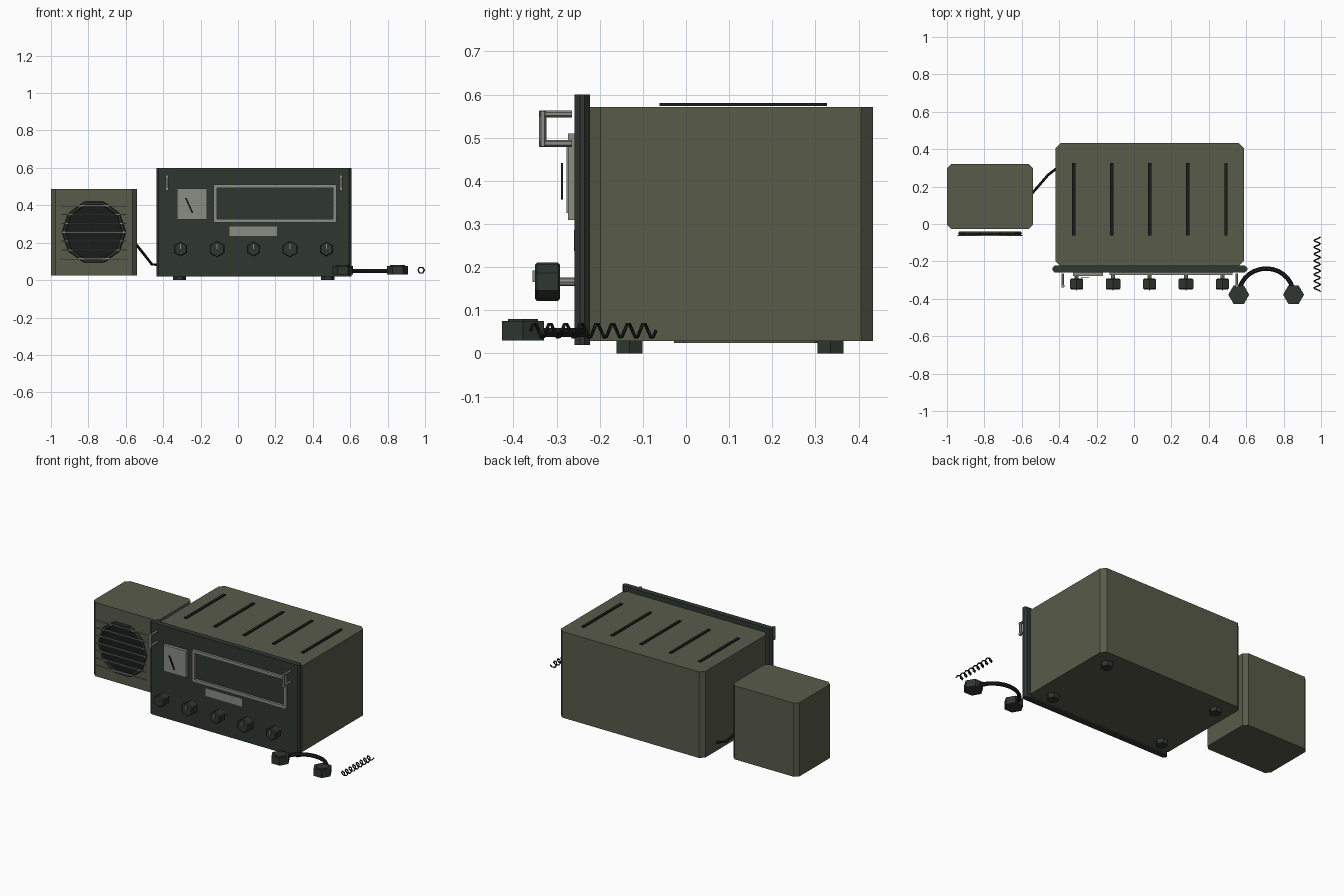
import bpy, bmesh, math
from mathutils import Vector, Matrix

if "Cube" in bpy.data.objects:
    bpy.data.objects.remove(bpy.data.objects["Cube"])


def mat(name, c):
    m = bpy.data.materials.new(name)
    m.diffuse_color = (*c, 1)
    m.use_nodes = True
    m.node_tree.nodes["Principled BSDF"].inputs["Base Color"].default_value = m.diffuse_color
    return m


OLIVE = mat("olive paint", (0.098, 0.104, 0.068))
PANEL = mat("dark green panel", (0.028, 0.038, 0.030))
METAL = mat("pale metal", (0.25, 0.27, 0.23))
BLACK = mat("black rubber", (0.010, 0.012, 0.011))


def finish(name, bm, material):
    bmesh.ops.recalc_face_normals(bm, faces=bm.faces)
    me = bpy.data.meshes.new(name)
    bm.to_mesh(me)
    bm.free()
    me.materials.append(material)
    ob = bpy.data.objects.new(name, me)
    bpy.context.collection.objects.link(ob)
    return ob


def box(name, x, y, z, material, chamfer=0.0, tilt=0.0):
    """Box from (min, max) ranges; chamfer cuts the vertical edges, tilt turns it about y."""
    size = [r[1] - r[0] for r in (x, y, z)]
    mid = [(r[1] + r[0]) / 2 for r in (x, y, z)]
    bm = bmesh.new()
    bmesh.ops.create_cube(bm, size=1, matrix=Matrix.Diagonal((*size, 1)))
    if chamfer:
        edges = [e for e in bm.edges if abs((e.verts[0].co - e.verts[1].co).z) > 1e-4]
        bmesh.ops.bevel(bm, geom=edges, offset=chamfer, segments=1, affect='EDGES')
    bm.transform(Matrix.Translation(mid) @ Matrix.Rotation(tilt, 4, 'Y'))
    return finish(name, bm, material)


def prism(name, a, b, r, sides, material, spin=0.0, chamfer=0.0):
    """Regular prism between points a and b, optionally chamfered at both rims."""
    a, b = Vector(a), Vector(b)
    d = b - a
    bm = bmesh.new()
    bmesh.ops.create_cone(bm, cap_ends=True, segments=sides, radius1=r, radius2=r, depth=d.length,
                          matrix=Matrix.Rotation(spin, 4, 'Z'))
    if chamfer:
        rims = [e for e in bm.edges if abs((e.verts[0].co - e.verts[1].co).z) < 1e-4]
        bmesh.ops.bevel(bm, geom=rims, offset=chamfer, segments=1, affect='EDGES')
    if abs(d.y) > 0.99 * d.length:
        rot = Matrix.Rotation(math.pi / 2, 4, 'X')
    else:
        rot = d.to_track_quat('Z', 'Y').to_matrix().to_4x4()
    bm.transform(Matrix.Translation((a + b) / 2) @ rot)
    return finish(name, bm, material)


def tube(name, points, r, sides, material):
    """Polygonal tube swept along a list of points."""
    pts = [Vector(p) for p in points]
    bm = bmesh.new()
    rings = []
    for i, p in enumerate(pts):
        t = (pts[min(i + 1, len(pts) - 1)] - pts[max(i - 1, 0)]).normalized()
        u = t.cross(Vector((0, 0, 1))).normalized()
        v = u.cross(t)
        rings.append([bm.verts.new(p + r * (u * math.cos(k * math.tau / sides) + v * math.sin(k * math.tau / sides)))
                      for k in range(sides)])
    for A, B in zip(rings, rings[1:]):
        for k in range(sides):
            n = (k + 1) % sides
            bm.faces.new((A[k], A[n], B[n], B[k]))
    bm.faces.new(rings[0])
    bm.faces.new(rings[-1])
    return finish(name, bm, material)


# Receiver cabinet, front panel and feet
box("cabinet", (-0.42, 0.587), (-0.225, 0.433), (0.029, 0.571), OLIVE, 0.027)
box("front_panel", (-0.437, 0.606), (-0.258, -0.223), (0.02, 0.60), PANEL, 0.012)
for x in (-0.313, 0.48):
    for y in (-0.131, 0.335):
        prism("foot", (x, y, 0), (x, y, 0.032), 0.035, 6, PANEL, math.pi / 6)

# Top vent slots
for i in range(5):
    x = -0.323 + i * 0.2037
    box("vent_slot", (x - 0.009, x + 0.009), (-0.061, 0.327), (0.574, 0.580), BLACK)

# Panel handles
for x in (-0.38, 0.55):
    for z in (0.487, 0.555):
        prism("handle_post", (x, -0.264, z), (x, -0.34, z), 0.008, 6, METAL)
    prism("handle_grip", (x, -0.332, 0.48), (x, -0.332, 0.562), 0.009, 6, METAL)

# Meter with needle
box("meter_face", (-0.327, -0.167), (-0.277, -0.256), (0.325, 0.491), METAL)
box("meter_needle", (-0.265, -0.257), (-0.290, -0.285), (0.355, 0.443), BLACK, tilt=-0.42)

# Dial window frame and label plate
fx, fz, fy, w = (-0.13, 0.527), (0.309, 0.51), (-0.273, -0.256), 0.018
for z in (fz[0], fz[1] - w):
    box("dial_frame_rail", fx, fy, (z, z + w), METAL)
for x in (fx[0], fx[1] - w):
    box("dial_frame_side", (x, x + w), fy, (fz[0] + w, fz[1] - w), METAL)
box("label_plate", (-0.045, 0.208), (-0.2595, -0.25), (0.237, 0.286), METAL)

# Control knobs on metal shafts with pointer marks
for i in range(5):
    x, z = -0.307 + i * 0.195, 0.166
    r = 0.045 if i in (1, 3) else 0.040
    prism("knob_shaft", (x, -0.25, z), (x, -0.30, z), 0.010, 8, METAL)
    prism("knob", (x, -0.292, z), (x, -0.35, z), r, 6, PANEL, chamfer=0.005)
    box("knob_pointer", (x - 0.003, x + 0.003), (-0.356, -0.349), (z, z + 0.026), METAL)

# Loudspeaker box with ten-sided grille and bars
box("speaker_box", (-1.0, -0.54), (-0.028, 0.322), (0.024, 0.488), OLIVE, 0.024)
cx, cz = -0.77, 0.256
prism("speaker_cone", (cx, -0.040, cz), (cx, -0.052, cz), 0.16, 10, BLACK, math.pi / 10)
R = 0.161
ring = [(cx + R * math.cos(k * math.tau / 10), -0.050, cz + R * math.sin(k * math.tau / 10)) for k in range(10)]
for k in range(10):
    prism("speaker_ring_%d" % k, ring[k], ring[(k + 1) % 10], 0.010, 6, PANEL)
for i in range(7):
    z = cz + (i - 3) * 0.0472
    box("grille_bar", (-0.944, -0.597), (-0.064, -0.058), (z - 0.003, z + 0.003), METAL)

# Speaker cable
tube("speaker_cable", [(-0.56, 0.15, 0.212), (-0.54, 0.17, 0.185), (-0.50, 0.215, 0.135), (-0.46, 0.262, 0.084),
                       (-0.41, 0.30, 0.08)], 0.007, 6, BLACK)

# Headphones lying in front: cups, pads and headband
for x in (0.56, 0.853):
    prism("ear_cup", (x, -0.378, 0.03), (x, -0.378, 0.075), 0.056, 6, PANEL, math.pi / 6)
    prism("ear_pad", (x, -0.378, 0.074), (x, -0.378, 0.08), 0.040, 6, PANEL, math.pi / 6)
tube("headband", [(0.7065 + 0.1465 * math.cos(a), -0.378 + 0.14 * math.sin(a), 0.049)
                  for a in [math.pi * k / 14 for k in range(15)]], 0.012, 6, BLACK)

# Coiled headphone cord
n = 8 * 6
tube("coiled_cord", [(0.979 + 0.017 * math.cos(k * math.tau / 6), -0.360 + 0.29 * k / n,
                      0.053 + 0.017 * math.sin(k * math.tau / 6)) for k in range(n + 1)], 0.004, 5, BLACK)
